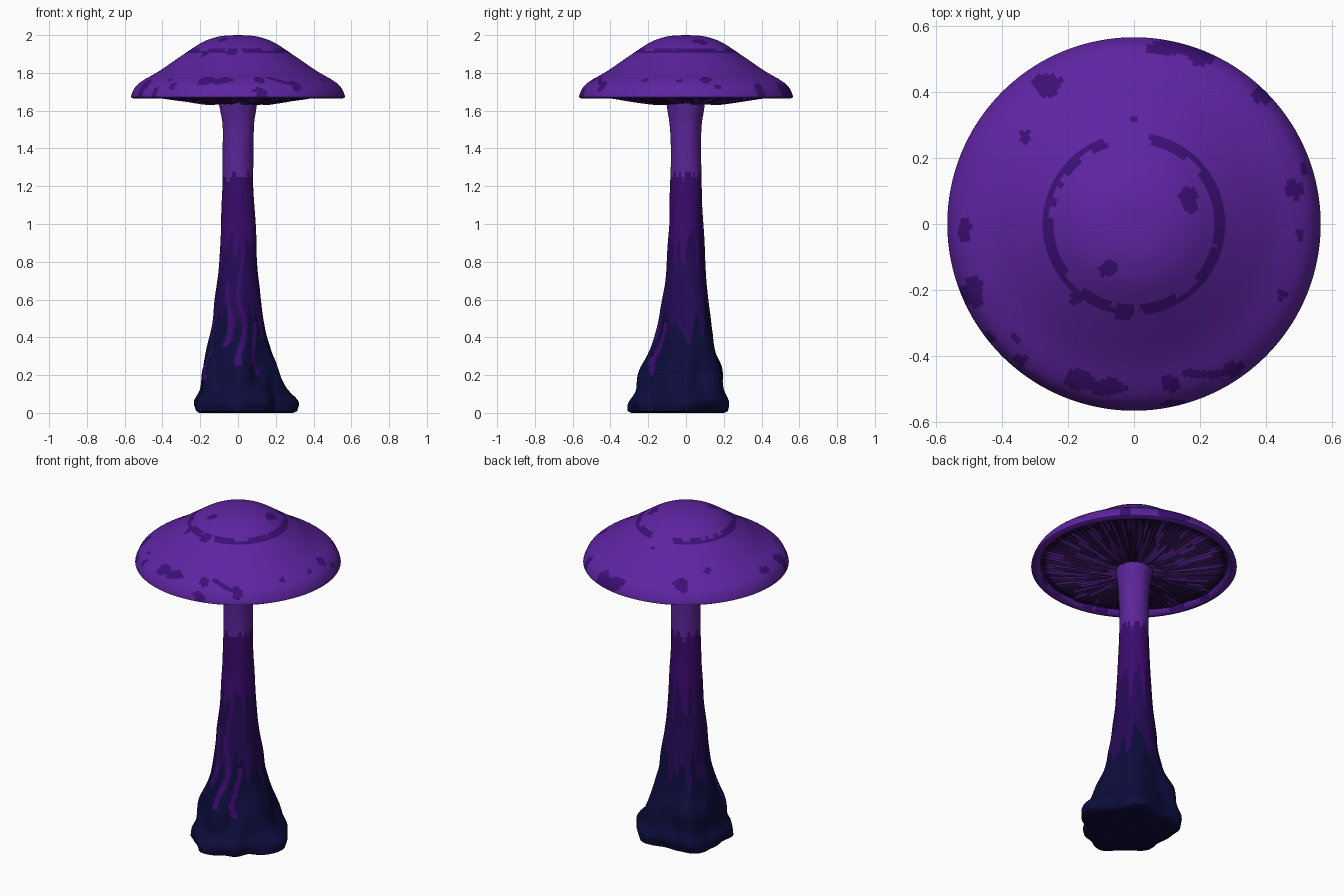
import bpy
import bmesh
from math import sin, cos, pi, tau, atan2, hypot, radians
from mathutils import Vector, noise

default_cube = bpy.data.objects.get("Cube")
if default_cube:
    bpy.data.objects.remove(default_cube, do_unlink=True)


def material(name, hex_code):
    """Flat material from an sRGB hex code, stored as linear values."""
    srgb = [int(hex_code[i:i + 2], 16) / 255 for i in (0, 2, 4)]
    color = [c / 12.92 if c < 0.04 else ((c + 0.055) / 1.055) ** 2.4 for c in srgb] + [1]
    mat = bpy.data.materials.new(name)
    mat.use_nodes = True
    mat.diffuse_color = color
    mat.node_tree.nodes["Principled BSDF"].inputs["Base Color"].default_value = color
    return mat


cap_purple = material("cap purple", "5E24A2")
spot_purple = material("spot purple", "3C0F76")
stem_light = material("stem light purple", "5C2599")
stem_mid = material("stem mid purple", "3A0A6C")
stem_dark = material("stem dark purple", "250A55")
base_navy = material("base navy", "0D0C3C")
gill_dark = material("gill shadow", "1E0A34")
gill_light = material("gill purple", "3E1568")


def smooth_profile(points, steps):
    """Catmull-Rom samples through (radius, height) points."""
    pts = [Vector(p) for p in points]
    pts = [pts[0] * 2 - pts[1]] + pts + [pts[-1] * 2 - pts[-2]]
    out = []
    for a, b, c, d in zip(pts, pts[1:], pts[2:], pts[3:]):
        for k in range(steps):
            t = k / steps
            out.append(0.5 * (2 * b + (c - a) * t + (2 * a - 5 * b + 4 * c - d) * t * t
                              + (3 * b - a - 3 * c + d) * t ** 3))
    return out + [pts[-2]]


def revolve(name, profile, sides, shape, mats, rule, angle):
    """Turn a profile (top or outside first), bend it by shape, colour it by rule."""
    bm = bmesh.new()
    rings = [[bm.verts.new(shape(r, z, tau * j / sides, j)) for j in range(sides)]
             for r, z in profile]
    for upper, lower in zip(rings, rings[1:]):
        for j in range(sides):
            k = (j + 1) % sides
            face = bm.faces.new((upper[j], lower[j], lower[k], upper[k]))
            face.material_index = rule(face.calc_center_median())
    bmesh.ops.remove_doubles(bm, verts=bm.verts, dist=0.00005)
    mesh = bpy.data.meshes.new(name)
    bm.to_mesh(mesh)
    bm.free()
    for mat in mats:
        mesh.materials.append(mat)
    obj = bpy.data.objects.new(name, mesh)
    bpy.context.collection.objects.link(obj)
    bpy.ops.object.select_all(action="DESELECT")
    obj.select_set(True)
    bpy.context.view_layer.objects.active = obj
    bpy.ops.object.shade_smooth_by_angle(angle=radians(angle))
    return obj


def ripple(x, y, z):
    return noise.noise(Vector((x, y, z)))


# Cap: dome with a thin rolled lip
dome = smooth_profile([(0, 2), (.07, 1.997), (.13, 1.985), (.2, 1.956), (.31, 1.883),
                       (.42, 1.808), (.5, 1.762), (.54, 1.73), (.56, 1.695), (.567, 1.672)], 7)
lip = [(.552, 1.664), (.53, 1.667), (.515, 1.69)]

# Painted spots: x, y and the two half sizes
spots = [
    (.165, .075, .03, .04), (-.075, -.135, .03, .025), (-.265, .425, .04, .035),
    (-.33, .265, .018, .018), (-.515, -.02, .02, .035), (-.49, -.21, .035, .05),
    (-.36, -.345, .014, .014), (-.34, -.415, .02, .02), (-.17, -.47, .045, .035),
    (-.08, -.495, .06, .025), (.11, -.485, .03, .024), (.2, -.455, .06, .014),
    (.3, -.44, .03, .025), (.45, -.21, .015, .018), (.49, .105, .028, .032),
    (.505, -.035, .012, .015), (.515, .165, .013, .015), (.13, .535, .09, .025),
    (.2, .505, .04, .025), (.39, .395, .03, .03), (0, .317, .011, .01),
    (.12, -.55, .03, .02), (-.44, -.345, .018, .018),
    (-.18, -.225, .018, .02), (-.035, -.275, .022, .022),
]


def cap_color(p):
    if p.z < 1.672:
        return 0
    wobble = 1 + 0.35 * ripple(p.x * 25, p.y * 25, 3)
    for x, y, rx, ry in spots:
        if hypot((p.x - x) / rx, (p.y - y) / ry) < wobble:
            return 1
    # Broken ring around the crown
    turn = atan2(p.y, p.x) * 180 / pi
    gap = 79 < turn < 109 or -90 < turn < -85
    off = abs(hypot(p.x, p.y) - 0.265 - 0.008 * ripple(p.x * 9, p.y * 9, 1))
    return int(off < 0.015 * wobble and not gap)


def round_shape(r, z, a, j):
    return (r * cos(a), r * sin(a), z)


revolve("cap", dome + lip, 180, round_shape, [cap_purple, spot_purple], cap_color, 50)

# Gills: ridged underside running from the lip to the stem
gill_profile = [(.518, 1.69), (.48, 1.682), (.4, 1.668), (.3, 1.652), (.2, 1.638), (.14, 1.634), (.06, 1.65)]


def gill_shape(r, z, a, j):
    depth = 0.022 * min(1, (0.52 - r) * 12, max(0, r - 0.08) * 9)
    return (r * cos(a), r * sin(a), z + depth * (j % 2) + 0.008 * ripple(cos(a) * 9, sin(a) * 9, r * 3))


def gill_color(p):
    r = hypot(p.x, p.y)
    streak = ripple(p.x / r * 22, p.y / r * 22, r * 5)
    return int(streak > 0.55 * (r - 0.2))


revolve("gills", smooth_profile(gill_profile, 2), 192, gill_shape,
        [gill_dark, gill_light], gill_color, 35)

# Stem: slim column flaring into a lumpy rooted base
stem_profile = smooth_profile([(.105, 1.66), (.095, 1.6), (.083, 1.5), (.082, 1.25), (.09, 1),
                               (.106, .75), (.138, .5), (.168, .35), (.212, .24),
                               (.235, .13), (.275, .06), (.27, .01)], 9)
stem_profile += [(.25, 0), (.12, .012), (0, .015)]


def stem_shape(r, z, a, j):
    low = max(0, 1 - z / 0.65)
    lobes = cos(5 * a + 0.7 + 3 * z) + 0.6 * cos(3 * a - 1)
    lumps = ripple(cos(a) * 2.2, sin(a) * 2.2, z * 7)
    swell = 1 + low ** 0.7 * (0.07 * lobes + 0.13 * lumps - 0.04)
    swell += 0.06 * ripple(cos(a) * 1.5, sin(a) * 1.5, z * 5 + 4)
    lean = low * low
    return (r * swell * cos(a) + 0.02 * lean, r * swell * sin(a) - 0.03 * lean, z)


# Wavy light veins on the front: angle, lowest and highest point
veins = [(-1.45, .25, .95), (-1.95, .35, .7), (-1.0, .2, .48), (-2.5, .17, .35)]


def stem_color(p):
    a = atan2(p.y, p.x)
    drip = ripple(cos(a) * 4, sin(a) * 4, p.z * 1.2)
    if p.z > 1.26 + 0.05 * drip:
        return 0
    for turn, low, high in veins:
        if low < p.z < high and abs(a - turn - 0.12 * sin(p.z * 17)) < 0.085:
            return 1
    if p.z > 0.87 + 0.28 * drip:
        return 1
    return 2 if p.z > 0.47 + 0.24 * drip else 3


revolve("stem", stem_profile, 96, stem_shape,
        [stem_light, stem_mid, stem_dark, base_navy], stem_color, 50)
